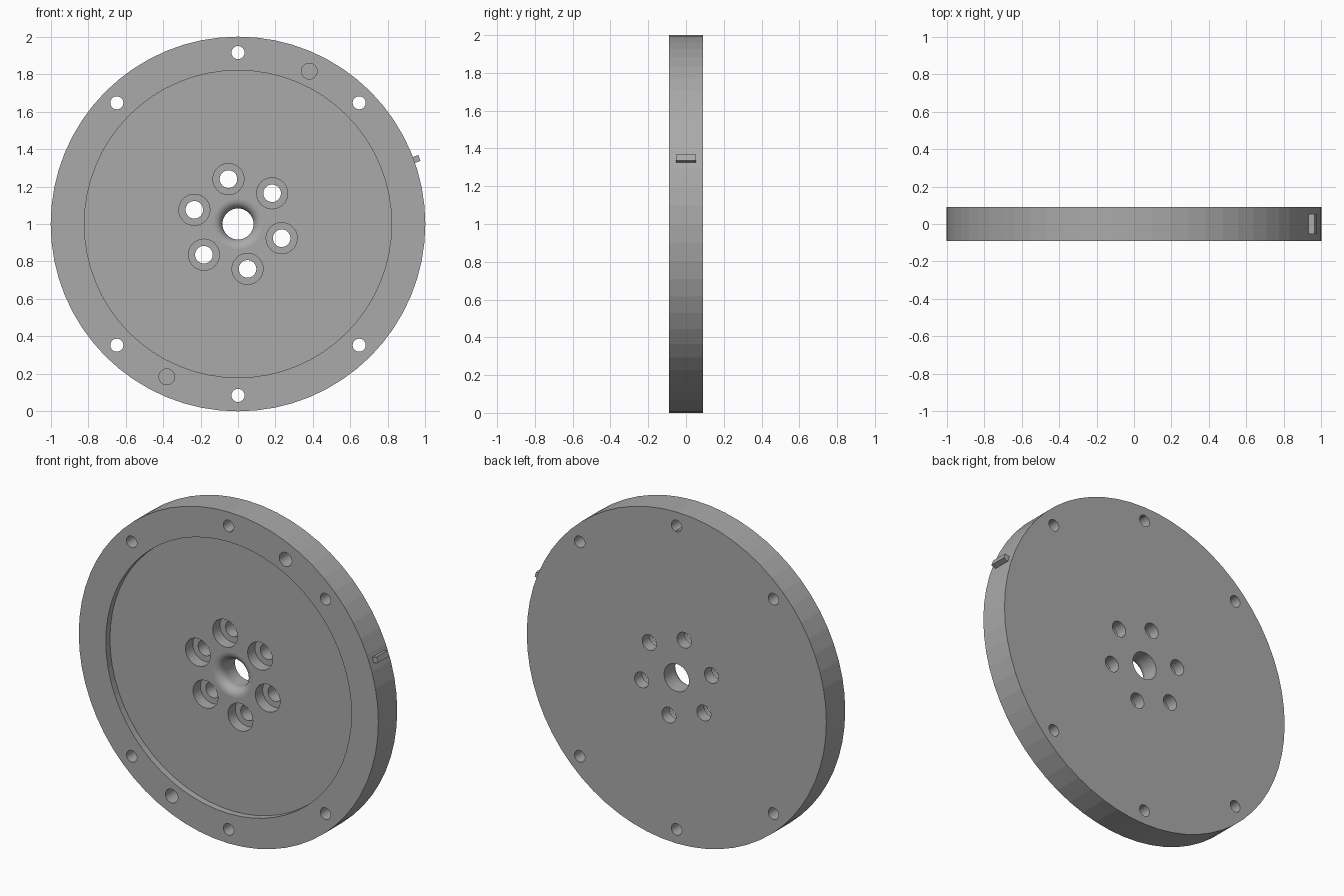
import bpy, bmesh, math
from mathutils import Matrix

if "Cube" in bpy.data.objects:
    bpy.data.objects.remove(bpy.data.objects["Cube"])

steel = bpy.data.materials.new("grey steel")
steel.diffuse_color = (0.40, 0.40, 0.40, 1)
steel.use_nodes = True
steel.node_tree.nodes["Principled BSDF"].inputs["Base Color"].default_value = steel.diffuse_color


def lathe(name, profile, segs, cx=0, cz=1, closed=False, smooth_rows=()):
    """Revolve (radius, y) points about the y axis through (cx, cz)."""
    bm = bmesh.new()
    rings = []
    for r, y in profile:
        rings.append([bm.verts.new((cx + r * math.cos(2 * math.pi * i / segs), y,
                                    cz + r * math.sin(2 * math.pi * i / segs)))
                      for i in range(segs)])
    rows = len(rings) if closed else len(rings) - 1
    for k in range(rows):
        a, b = rings[k], rings[(k + 1) % len(rings)]
        for i in range(segs):
            j = (i + 1) % segs
            f = bm.faces.new((a[i], a[j], b[j], b[i]))
            f.smooth = k in smooth_rows
    if not closed:
        bm.faces.new(rings[0])
        bm.faces.new(rings[-1])
    bmesh.ops.recalc_face_normals(bm, faces=bm.faces)
    mesh = bpy.data.meshes.new(name)
    bm.to_mesh(mesh)
    bm.free()
    obj = bpy.data.objects.new(name, mesh)
    bpy.context.collection.objects.link(obj)
    mesh.materials.append(steel)
    return obj


HALF = 0.09       # half thickness
FLOOR = -0.05     # floor of the front recess
BORE, FILLET = 0.083, 0.05

# Disc section: back, rim, raised front ring, recess, rounded bore mouth
section = [(BORE, HALF), (1, HALF), (1, -HALF), (0.82, -HALF), (0.82, FLOOR)]
STEPS = 8
for i in range(STEPS + 1):
    a = math.pi / 2 * i / STEPS
    section.append((BORE + FILLET * (1 - math.sin(a)),
                    FLOOR + FILLET * (1 - math.cos(a))))
disc = lathe("disc", section, 64, closed=True,
             smooth_rows=range(5, 5 + STEPS))

cutters = []


def polar(radius, degrees):
    a = math.radians(degrees)
    return radius * math.cos(a), 1 + radius * math.sin(a)


# Through holes near the rim
for deg in (45, 90, 135, 225, 270, 315):
    cutters.append(lathe("rim_hole_cutter", [(0.035, -0.2), (0.035, 0.2)], 24,
                         *polar(0.915, deg)))
# Blind dowel holes
for deg in (65, 245):
    cutters.append(lathe("dowel_hole_cutter", [(0.042, -0.2), (0.042, 0.03)], 24,
                         *polar(0.9, deg)))
# Counterbored bolt holes
for i in range(6):
    cutters.append(lathe("bolt_hole_cutter",
                         [(0.083, -0.2), (0.083, 0.02), (0.047, 0.02), (0.047, 0.2)],
                         32, *polar(0.245, 42 + 60 * i)))

# Cut every hole
bpy.context.view_layer.objects.active = disc
for c in cutters:
    mod = disc.modifiers.new("hole", 'BOOLEAN')
    mod.object, mod.operation, mod.solver = c, 'DIFFERENCE', 'EXACT'
    bpy.ops.object.modifier_apply(modifier=mod.name)
    bpy.data.objects.remove(c)

# Small timing key on the rim
bm = bmesh.new()
bmesh.ops.create_cube(bm, size=1, matrix=Matrix.Translation((0, 0, 1))
                      @ Matrix.Rotation(math.radians(-20), 4, 'Y')
                      @ Matrix.Translation((1.008, 0, 0))
                      @ Matrix.Diagonal((0.045, 0.105, 0.034, 1)))
mesh = bpy.data.meshes.new("timing_key")
bm.to_mesh(mesh)
bm.free()
mesh.materials.append(steel)
bpy.context.collection.objects.link(bpy.data.objects.new("timing_key", mesh))
